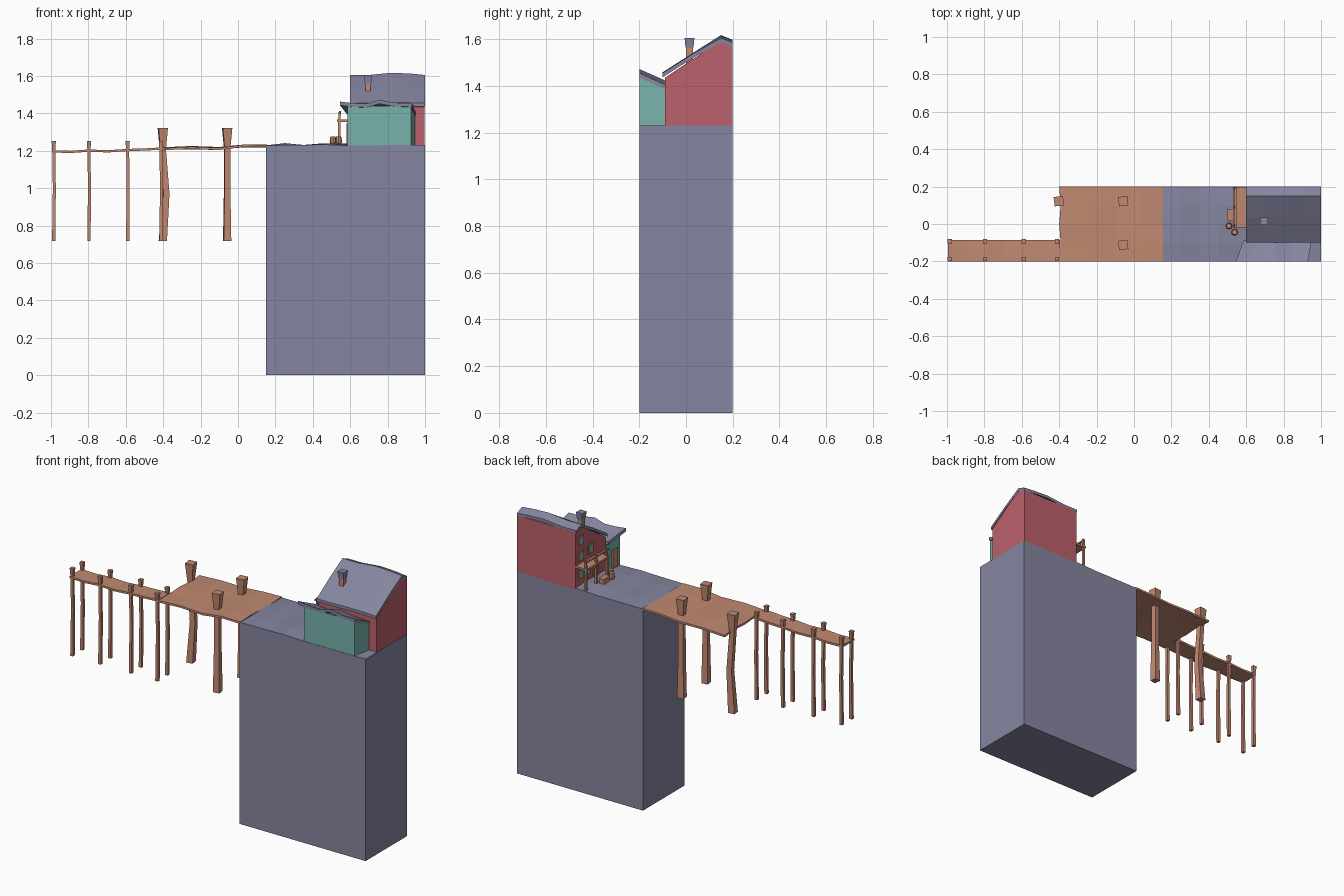
import bpy, math, random
from mathutils import Vector

if "Cube" in bpy.data.objects:
    bpy.data.objects.remove(bpy.data.objects["Cube"])
random.seed(4)

def material(name, rgb):
    m = bpy.data.materials.new(name)
    m.diffuse_color = (*rgb, 1)
    m.use_nodes = True
    m.node_tree.nodes["Principled BSDF"].inputs["Base Color"].default_value = m.diffuse_color
    return m

SLATE = material("slate", (0.235, 0.235, 0.35))
WOOD = material("wood", (0.53, 0.25, 0.165))
TEAL = material("teal", (0.19, 0.45, 0.41))
RED = material("red", (0.50, 0.12, 0.145))

def mesh(name, verts, faces, mat):
    me = bpy.data.meshes.new(name)
    me.from_pydata(verts, [], faces)
    me.materials.append(mat)
    ob = bpy.data.objects.new(name, me)
    bpy.context.collection.objects.link(ob)
    return ob

def loft(name, rings, mat):
    """Closed skin through rings of equal length, listed bottom to top, anticlockwise."""
    n = len(rings[0])
    verts = [p for r in rings for p in r]
    faces = [list(range(n))[::-1], list(range(len(verts) - n, len(verts)))]
    for k in range(len(rings) - 1):
        for i in range(n):
            j = (i + 1) % n
            faces.append((k*n + i, k*n + j, k*n + n + j, k*n + n + i))
    return mesh(name, verts, faces, mat)

def post(name, x, y, levels, mat=WOOD, turn=0.0, sides=4):
    """Upright; levels are (z, half width, x shift)."""
    rings = []
    for z, h, dx in levels:
        r = h * math.sqrt(2) if sides == 4 else h
        rings.append([(x + dx + r*math.cos(turn + math.pi/4 + math.tau*i/sides),
                       y + r*math.sin(turn + math.pi/4 + math.tau*i/sides), z)
                      for i in range(sides)])
    return loft(name, rings, mat)

def box(name, lo, hi, mat):
    ring = lambda z: [(lo[0], lo[1], z), (hi[0], lo[1], z), (hi[0], hi[1], z), (lo[0], hi[1], z)]
    return loft(name, [ring(lo[2]), ring(hi[2])], mat)

def slab(name, nu, nv, top, bottom, mat):
    """Closed sheet; top(i, j) gives a point, bottom(point) the one beneath."""
    up = [Vector(top(i, j)) for i in range(nu) for j in range(nv)]
    verts = up + [Vector(bottom(p)) for p in up]
    o = nu * nv
    f = []
    for i in range(nu - 1):
        for j in range(nv - 1):
            a, b, c, d = i*nv + j, (i+1)*nv + j, (i+1)*nv + j + 1, i*nv + j + 1
            f += [(a, b, c, d), (o+d, o+c, o+b, o+a)]
    rim = ([i*nv for i in range(nu)] + [(nu-1)*nv + j for j in range(1, nv)]
           + [i*nv + nv - 1 for i in range(nu-2, -1, -1)] + [j for j in range(nv-2, 0, -1)])
    for a, b in zip(rim, rim[1:] + rim[:1]):
        f.append((b, a, o+a, o+b))
    return mesh(name, verts, f, mat)

def lower(t):
    return lambda p: (p.x, p.y, p.z - t)

# cliff with an uneven top
cx = [0.15, 0.25, 0.35, 0.45, 0.56, 1.0]
def cliff_top(i, j):
    rough = 0.012 if 0 < i < 5 and 0 < j < 4 else 0.004
    z = 1.23 + (random.uniform(-0.003, rough) if i < 5 else 0)
    return (cx[i], -0.2 + 0.1*j, z)
slab("cliff", 6, 5, cliff_top, lambda p: (p.x, p.y, 0), SLATE)

# wide deck, slightly sagging
wx = [-0.4, -0.25, -0.1, 0.03, 0.155]
wz = [1.217, 1.222, 1.217, 1.232, 1.232]
def deck_top(i, j):
    dx = 0.008 * (j % 2) if i == 0 else 0
    return (wx[i] + dx, -0.2 + 0.1*j, wz[i] + random.uniform(-0.003, 0.004))
slab("wide_deck", 5, 5, deck_top, lower(0.012), WOOD)

# narrow walkway
nz = [1.203, 1.2, 1.207, 1.203, 1.21, 1.213, 1.219]
slab("walkway", 7, 2, lambda i, j: (-0.995 + 0.1*i, -0.2 + 0.115*j, nz[i]), lower(0.012), WOOD)

# thin walkway posts in pairs
for x in (-0.985, -0.797, -0.59, -0.412):
    for y in (-0.187, -0.092):
        post("walkway_post", x, y, [(0.717, 0.009, 0), (1.0, 0.008, 0.003), (1.2, 0.008, 0),
                                    (1.252, 0.0115, 0)])

# thick deck posts with flared heads
for x, y, bend in ((-0.402, 0.122, 0.018), (-0.058, 0.122, 0), (-0.058, -0.112, 0)):
    post("deck_post", x, y, [(0.717, 0.02, 0), (0.97, 0.016, bend), (1.21, 0.015, 0),
                             (1.275, 0.021, 0), (1.322, 0.025, 0)], turn=0.12)

# red house: side profile run along x
red_side = [(-0.09, 1.225), (0.2, 1.225), (0.2, 1.572), (0.15, 1.595), (-0.09, 1.435)]
loft("red_house", [[(x, y, z) for y, z in red_side] for x in (0.605, 0.998)], RED)

# red house roof, wavy along the ridge
rx = [0.6, 0.7, 0.82, 0.92, 1.0]
rw = [-0.012, -0.012, 0.0, -0.004, -0.012]
rp = [(-0.1, 1.458), (0.03, 1.541), (0.15, 1.617), (0.2, 1.597)]
def red_roof(i, j):
    y, z = rp[j]
    return (rx[i], y, z + rw[i] * (1 if j > 1 else 0.3))
slab("red_roof", 5, 4, red_roof, lower(0.018), SLATE)

# teal house with a slanted right wall
def teal_ring(z_front, z_back):
    return [(0.585, -0.198, z_front), (0.925, -0.198, z_front),
            (0.948, -0.088, z_back), (0.6, -0.088, z_back)]
loft("teal_house", [teal_ring(1.225, 1.225), teal_ring(1.44, 1.39)], TEAL)

# teal house roof, falling towards the red house
tx = [0.545, 0.61, 0.69, 0.755, 0.84, 0.93]
tz = [1.463, 1.455, 1.452, 1.472, 1.457, 1.455]
def teal_roof(i, j):
    skew = (0.04, 0.035, 0, 0, 0, 0.02)[i]
    return (tx[i] + skew*j, -0.2 + 0.112*j, tz[i] - 0.05*j)
slab("teal_roof", 6, 2, teal_roof, lower(0.02), SLATE)

# chimney and its cap
post("chimney", 0.695, 0.015, [(1.49, 0.015, 0), (1.57, 0.014, 0)])
post("chimney_cap", 0.695, 0.015, [(1.563, 0.017, 0), (1.605, 0.021, 0)], SLATE)

# windows on the left wall of the red house
for y, z in ((0.15, 1.51), (0.15, 1.415), (0.15, 1.305), (0.06, 1.425), (0.08, 1.305)):
    box("window_frame", (0.6, y - 0.024, z - 0.03), (0.606, y + 0.024, z + 0.03), WOOD)
    box("window_pane", (0.598, y - 0.016, z - 0.022), (0.602, y + 0.016, z + 0.022), TEAL)

# doors
box("red_house_door", (0.599, -0.02, 1.23), (0.606, 0.03, 1.33), WOOD)
box("teal_house_door", (0.58, -0.175, 1.23), (0.589, -0.125, 1.345), WOOD)

# balcony: floor, posts and rail
box("balcony_floor", (0.53, -0.02, 1.355), (0.606, 0.198, 1.367), WOOD)
for y in (-0.01, 0.09, 0.19):
    post("balcony_post", 0.543, y, [(1.232, 0.007, 0), (1.36, 0.006, -0.002), (1.412, 0.006, 0.002)])
box("balcony_rail", (0.537, -0.03, 1.398), (0.549, 0.199, 1.407), WOOD)

# crate and barrels beside the house
box("crate", (0.497, 0.02, 1.23), (0.532, 0.08, 1.27), WOOD)
for x, y in ((0.508, -0.01), (0.538, -0.044)):
    post("barrel", x, y, [(1.23, 0.014, 0), (1.252, 0.018, 0), (1.275, 0.014, 0)], sides=8)
